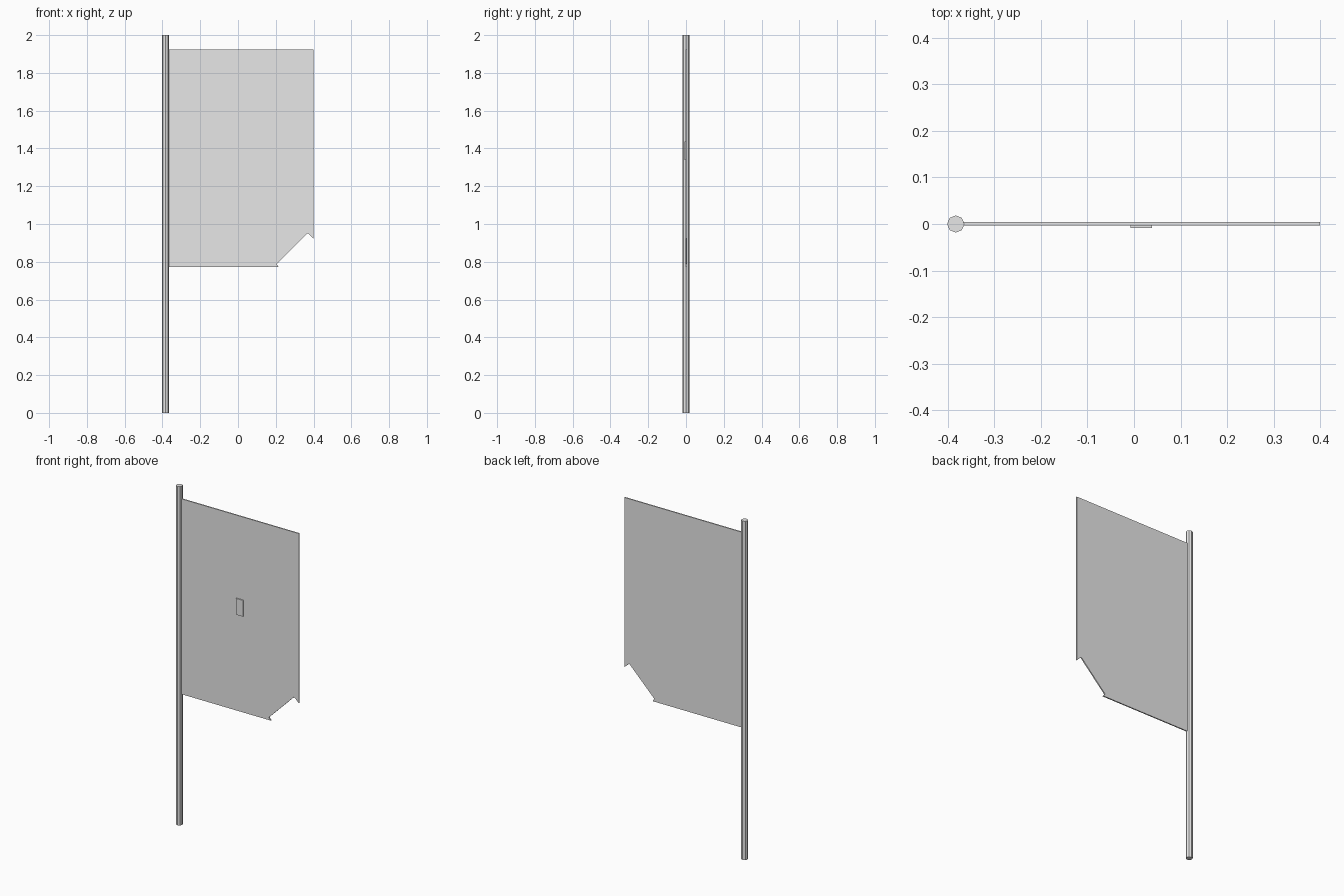
import bpy, bmesh
from mathutils import Vector

cube = bpy.data.objects.get("Cube")
if cube:
    bpy.data.objects.remove(cube, do_unlink=True)

# One light grey for every part
grey = bpy.data.materials.new("light_grey")
grey.use_nodes = True
grey.diffuse_color = (0.8, 0.8, 0.8, 1)
grey.node_tree.nodes["Principled BSDF"].inputs["Base Color"].default_value = grey.diffuse_color


def panel(name, outline, y_front, y_back):
    """Extrude an x-z outline from the front plane to the back plane."""
    bm = bmesh.new()
    face = bm.faces.new([bm.verts.new((x, y_front, z)) for x, z in outline])
    result = bmesh.ops.extrude_face_region(bm, geom=[face], use_keep_orig=True)
    moved = [v for v in result["geom"] if isinstance(v, bmesh.types.BMVert)]
    bmesh.ops.translate(bm, verts=moved, vec=Vector((0, y_back - y_front, 0)))
    bmesh.ops.recalc_face_normals(bm, faces=bm.faces)
    mesh = bpy.data.meshes.new(name)
    bm.to_mesh(mesh)
    bm.free()
    obj = bpy.data.objects.new(name, mesh)
    bpy.context.collection.objects.link(obj)
    obj.data.materials.append(grey)
    return obj


# Eight-sided pole
bpy.ops.mesh.primitive_cylinder_add(vertices=8, radius=0.0185, depth=2, location=(-0.383, 0, 1))
pole = bpy.context.object
pole.name = "pole"
pole.data.materials.append(grey)

# Banner with a torn lower corner
panel("banner", [(-0.375, 0.772), (0.216, 0.772), (0.204, 0.788), (0.368, 0.952),
                 (0.4, 0.923), (0.4, 1.925), (-0.375, 1.925)], -0.003, 0.004)

# Small raised plate on the banner front
panel("front_plate", [(-0.007, 1.34), (0.039, 1.34), (0.039, 1.436), (-0.007, 1.436)], -0.009, -0.002)
